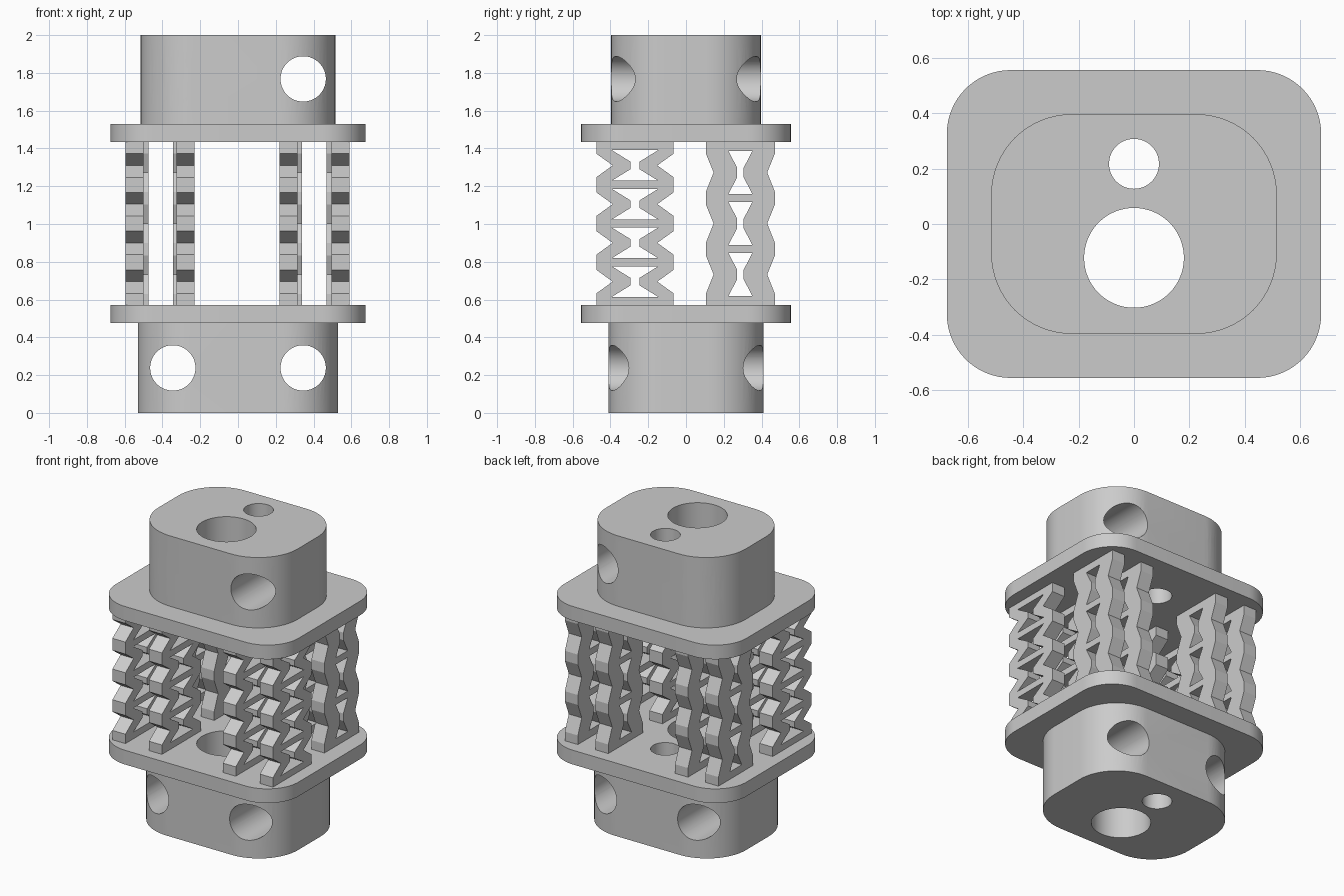
import bpy
import bmesh
from math import sin, cos, pi, tau
from mathutils import Matrix

cube = bpy.data.objects.get("Cube")
if cube:
    bpy.data.objects.remove(cube, do_unlink=True)

grey = bpy.data.materials.new("plain grey")
grey.use_nodes = True
grey.diffuse_color = (0.6, 0.6, 0.6, 1)
bsdf = next(n for n in grey.node_tree.nodes if n.type == 'BSDF_PRINCIPLED')
bsdf.inputs["Base Color"].default_value = grey.diffuse_color

# Axis swaps: profile drawn in yz pushed along x, or in zx pushed along y
ALONG_Z = Matrix.Identity(4)
ALONG_X = Matrix(((0, 0, 1, 0), (1, 0, 0, 0), (0, 1, 0, 0), (0, 0, 0, 1)))
ALONG_Y = ALONG_X @ ALONG_X


def circle(cx, cy, r, n=64):
    return [(cx + r * cos(tau * i / n), cy + r * sin(tau * i / n)) for i in range(n)]


def rounded_rect(hx, hy, r, n=16):
    pts = []
    for k, (sx, sy) in enumerate([(1, 1), (-1, 1), (-1, -1), (1, -1)]):
        for i in range(n + 1):
            a = (k + i / n) * pi / 2
            pts.append((sx * (hx - r) + r * cos(a), sy * (hy - r) + r * sin(a)))
    return pts


def prism(name, loops, start, end, axes=ALONG_Z):
    """Extrude an outline with holes from start to end along the chosen axis."""
    curve = bpy.data.curves.new(name, 'CURVE')
    curve.dimensions = '2D'
    curve.fill_mode = 'BOTH'
    curve.extrude = (end - start) / 2
    for loop in loops:
        spline = curve.splines.new('POLY')
        spline.points.add(len(loop) - 1)
        for point, (u, v) in zip(spline.points, loop):
            point.co = (u, v, 0, 1)
        spline.use_cyclic_u = True
    temp = bpy.data.objects.new("outline", curve)
    bpy.context.collection.objects.link(temp)
    graph = bpy.context.evaluated_depsgraph_get()
    mesh = bpy.data.meshes.new_from_object(temp.evaluated_get(graph))
    bpy.data.objects.remove(temp, do_unlink=True)
    bpy.data.curves.remove(curve)

    # Weld the caps to the walls and place the part
    bm = bmesh.new()
    bm.from_mesh(mesh)
    bmesh.ops.remove_doubles(bm, verts=bm.verts, dist=0.0001)
    bm.transform(axes @ Matrix.Translation((0, 0, (start + end) / 2)))
    bmesh.ops.recalc_face_normals(bm, faces=bm.faces)
    for f in bm.faces:
        f.smooth = False
    bm.to_mesh(mesh)
    bm.free()
    mesh.name = name
    mesh.materials.clear()
    mesh.materials.append(grey)
    obj = bpy.data.objects.new(name, mesh)
    bpy.context.collection.objects.link(obj)
    return obj


def activate(obj):
    bpy.ops.object.select_all(action='DESELECT')
    obj.select_set(True)
    bpy.context.view_layer.objects.active = obj


def drill(obj, z):
    """Cut the two cross holes that run front to back."""
    for x in (-0.345, 0.345):
        cutter = prism("cross_hole", [circle(z, x, 0.12)], -1, 1, ALONG_Y)
        activate(obj)
        mod = obj.modifiers.new("hole", 'BOOLEAN')
        mod.operation = 'DIFFERENCE'
        mod.solver = 'EXACT'
        mod.object = cutter
        bpy.ops.object.modifier_apply(modifier=mod.name)
        bpy.data.objects.remove(cutter, do_unlink=True)


# Mounting blocks and flanges, with a large and a small bore through all
bores = [circle(0, -0.122, 0.18), circle(0, 0.217, 0.09)]
flange_outline = rounded_rect(0.675, 0.555, 0.23)
LOW, HIGH = 0.57, 1.435
top_block = prism("top_block", [rounded_rect(0.515, 0.396, 0.29)] + bores, 1.53, 2)
bottom_block = prism("bottom_block", [rounded_rect(0.53, 0.41, 0.29)] + bores, 0, 0.475)
top_flange = prism("top_flange", [flange_outline] + bores, HIGH, 1.53)
bottom_flange = prism("bottom_flange", [flange_outline] + bores, 0.475, LOW)
drill(top_block, 1.768)
drill(bottom_block, 0.238)
for part in (top_block, bottom_block, top_flange, bottom_flange):
    activate(part)
    bpy.ops.object.shade_smooth_by_angle(angle=pi / 6)


def lattice_loops(cy, cells, pitch, flat, outer, waist, wide, neck, neck_half):
    """Zigzag column outline, plus one hourglass opening per cell."""
    mid = (LOW + HIGH) / 2
    centres = [mid + (i - (cells - 1) / 2) * pitch for i in range(cells)]
    side = [(outer, LOW)]
    for z in centres:
        side += [(outer, z - pitch / 2 + flat), (waist, z), (outer, z + pitch / 2 - flat)]
    side.append((outer, HIGH))
    loops = [[(cy + w, z) for w, z in side] + [(cy - w, z) for w, z in reversed(side)]]
    for z in centres:
        h = pitch / 2 - 0.022
        edge = [(wide, z - h), (neck, z - neck_half), (neck, z + neck_half), (wide, z + h)]
        loops.append([(cy + w, v) for w, v in edge] + [(cy - w, v) for w, v in reversed(edge)])
    return loops


# Spring columns between the flanges: four folded in front, four wavy behind
front_loops = lattice_loops(-0.27, 4, 0.205, 0.04, 0.205, 0.118, 0.122, 0.024, 0.02)
back_loops = lattice_loops(0.288, 3, 0.27, 0.033, 0.183, 0.142, 0.063, 0.017, 0.025)
for name, loops, centres in (("front_spring", front_loops, (-0.547, -0.277, 0.268, 0.542)),
                             ("back_spring", back_loops, (-0.522, -0.297, 0.292, 0.517))):
    for i, x in enumerate(centres):
        prism(f"{name}_{i + 1}", loops, x - 0.048, x + 0.048, ALONG_X)
